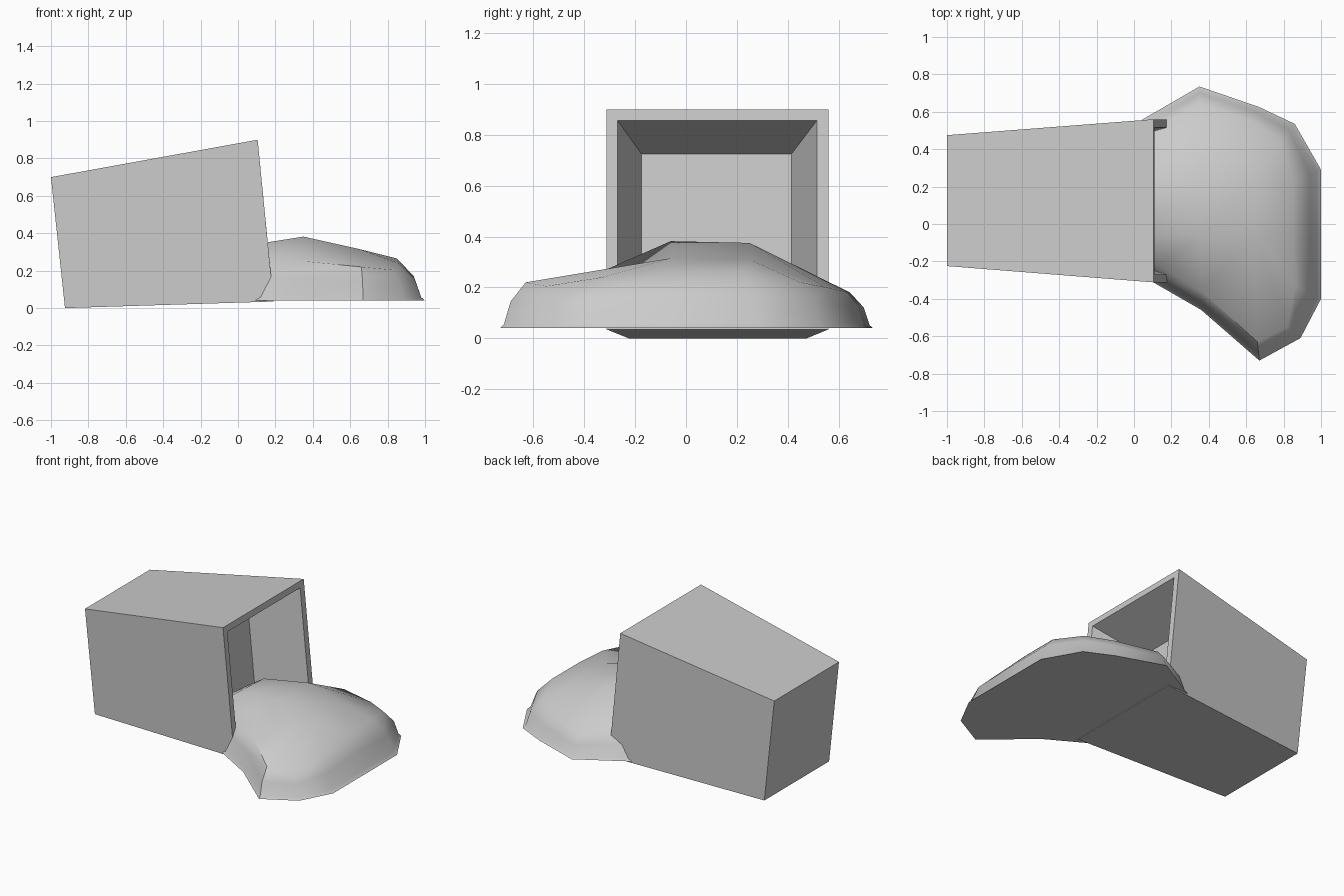
import bpy, bmesh, math
from mathutils import Vector

if "Cube" in bpy.data.objects:
    bpy.data.objects.remove(bpy.data.objects["Cube"])


def make_object(name, bm):
    bmesh.ops.remove_doubles(bm, verts=bm.verts, dist=1e-4)
    bmesh.ops.dissolve_degenerate(bm, edges=bm.edges, dist=1e-4)
    bmesh.ops.recalc_face_normals(bm, faces=bm.faces)
    mesh = bpy.data.meshes.new(name)
    bm.to_mesh(mesh)
    bm.free()
    obj = bpy.data.objects.new(name, mesh)
    bpy.context.collection.objects.link(obj)
    return obj


def bridge(bm, a, b):
    n = len(a)
    for i in range(n):
        j = (i + 1) % n
        bm.faces.new((a[i], a[j], b[j], b[i]))


# Tapered box with a shallow recess: loops run back, front rim, inner rim, recess floor
# each loop: (x top, z top), (x bottom, z bottom), y min, y max
loops = [
    ((-1.0, 0.70), (-0.925, 0.0), -0.225, 0.475),
    ((0.105, 0.90), (0.19, 0.035), -0.312, 0.56),
    ((0.109, 0.857), (0.186, 0.078), -0.27, 0.515),
    ((-0.22, 0.725), (-0.163, 0.14), -0.175, 0.415),
]
bm = bmesh.new()
rings = []
for (xt, zt), (xb, zb), y0, y1 in loops:
    pts = [(xb, y0, zb), (xb, y1, zb), (xt, y1, zt), (xt, y0, zt)]
    rings.append([bm.verts.new(p) for p in pts])
for a, b in zip(rings, rings[1:]):
    bridge(bm, a, b)
bm.faces.new(rings[0])
bm.faces.new(rings[-1])
make_object("open_box", bm)

# Mound spilling from the box: crest points, then base outline with shoulder points
crest = {
    "A": (0.02, -0.06, 0.33), "B": (0.02, 0.25, 0.315),
    "C": (0.35, -0.06, 0.382), "D": (0.35, 0.25, 0.375),
    "E": (0.65, -0.06, 0.315), "F": (0.65, 0.25, 0.31),
}
outline = [
    (-0.25, -0.10, (-0.15, -0.03, 0.22), "A"),
    (0.10, -0.31, (0.13, -0.22, 0.26), "A"),
    (0.36, -0.46, (0.36, -0.36, 0.25), "C"),
    (0.67, -0.73, (0.66, -0.63, 0.22), "E"),
    (0.89, -0.61, (0.82, -0.55, 0.205), "E"),
    (1.00, -0.40, (0.86, -0.33, 0.24), "E"),
    (1.00, -0.05, (0.85, -0.05, 0.265), "E"),
    (1.00, 0.29, (0.85, 0.23, 0.265), "F"),
    (0.86, 0.535, (0.78, 0.45, 0.22), "F"),
    (0.67, 0.625, (0.62, 0.55, 0.20), "F"),
    (0.35, 0.735, (0.35, 0.645, 0.18), "D"),
    (0.03, 0.55, (0.05, 0.47, 0.22), "B"),
    (-0.25, 0.38, (-0.15, 0.28, 0.20), "B"),
]
BASE_Z = 0.04
bm = bmesh.new()
rings = []
for t_xy, t_z in [(0, 0), (0.14, 0.08), (0.40, 0.58), (1, 1)]:
    ring = []
    for x, y, (sx, sy, sz), _ in outline:
        ring.append(bm.verts.new((x + (sx - x) * t_xy, y + (sy - y) * t_xy,
                                  BASE_Z + (sz - BASE_Z) * t_z)))
    rings.append(ring)
rings.append([bm.verts.new(crest[o[3]]) for o in outline])
for a, b in zip(rings, rings[1:]):
    bridge(bm, a, b)
bm.faces.new(rings[0])
for key in ("ACDB", "CEFD"):
    bm.faces.new([bm.verts.new(crest[k]) for k in key])
mound = make_object("mound", bm)

bpy.ops.object.select_all(action='DESELECT')
mound.select_set(True)
bpy.context.view_layer.objects.active = mound
bpy.ops.object.shade_smooth_by_angle(angle=math.radians(45))
